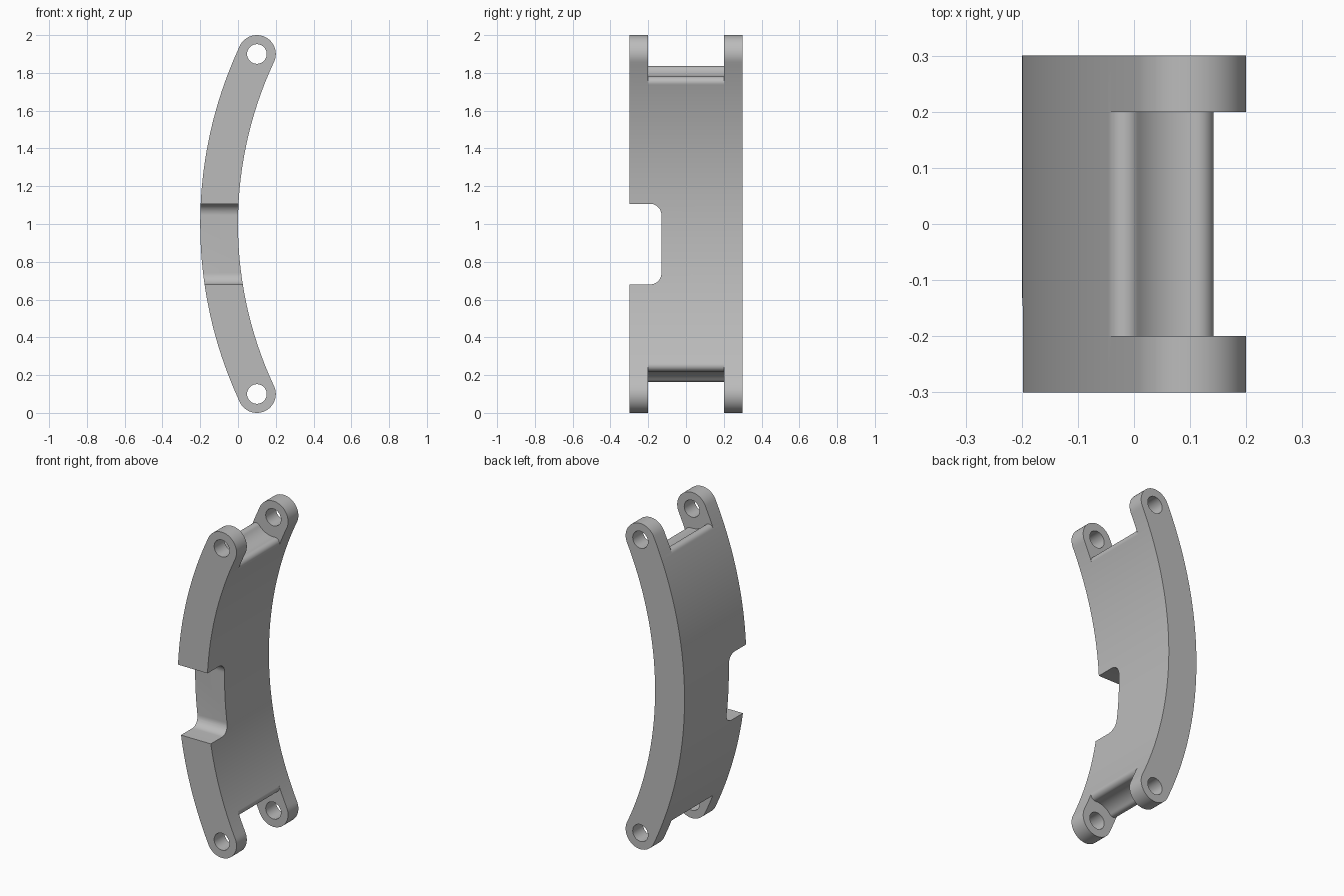
import bpy, bmesh, math
from mathutils import Vector

# Remove the default object
if "Cube" in bpy.data.objects:
    bpy.data.objects.remove(bpy.data.objects["Cube"], do_unlink=True)

grey = bpy.data.materials.new("plain grey")
grey.use_nodes = True
colour = (0.5, 0.5, 0.5, 1)
grey.diffuse_color = colour
grey.node_tree.nodes["Principled BSDF"].inputs["Base Color"].default_value = colour

CENTRE = Vector((2.025, 1))        # centre of the long bend, in x and z
R, HALF = 2.125, 0.1               # centreline radius and half thickness
PIN_TOP, PIN_LOW = Vector((0.1, 1.9)), Vector((0.1, 0.1))
SWEEP = math.asin(0.9 / R)
SCALLOP, FILLET = 0.12, 0.03


def polar(c, r, a):
    return Vector((c[0] + r * math.cos(a), c[1] + r * math.sin(a)))


def arc(c, r, a, b, n):
    return [polar(c, r, a + (b - a) * i / n) for i in range(n + 1)]


def heading(a, b):
    return math.atan2(b[1] - a[1], b[0] - a[0])


def prism(name, profile, start, end, place):
    """Extrude a flat profile; place(u, v, depth) gives the 3D point."""
    clean = [p for i, p in enumerate(profile)
             if (Vector(p) - Vector(profile[i - 1])).length > 1e-5]
    bm = bmesh.new()
    rings = [[bm.verts.new(place(p[0], p[1], d)) for p in clean] for d in (start, end)]
    for ring in rings:
        bm.faces.new(ring)
    for i in range(len(clean)):
        bm.faces.new((rings[0][i - 1], rings[0][i], rings[1][i], rings[1][i - 1]))
    bmesh.ops.recalc_face_normals(bm, faces=bm.faces)
    mesh = bpy.data.meshes.new(name)
    bm.to_mesh(mesh)
    bm.free()
    obj = bpy.data.objects.new(name, mesh)
    bpy.context.collection.objects.link(obj)
    mesh.materials.append(grey)
    return obj


def along_y(x, z, d):
    return (x, d, z)


def along_y_flipped(x, z, d):
    return (x, d, 2 - z)


def along_x(y, z, d):
    return (d, y, z)


# Curved link with round ends
up, down = math.pi - SWEEP, math.pi + SWEEP
outline = (arc(CENTRE, R + HALF, up, down, 96)
           + arc(PIN_LOW, HALF, down, down + math.pi, 32)
           + arc(CENTRE, R - HALF, down, up, 96)
           + arc(PIN_TOP, HALF, up - math.pi, up, 32))
link = prism("curved_link", outline, -0.3, 0.3, along_y)


# Gap between the lugs: a scallop around the pin, rounded at both lips
def fillet_centre(radius):
    cos_a = (R * R + (SCALLOP + FILLET) ** 2 - radius ** 2) / (2 * R * (SCALLOP + FILLET))
    return polar(PIN_TOP, SCALLOP + FILLET, heading(PIN_TOP, CENTRE) - math.acos(cos_a))


outer = fillet_centre(R + HALF - FILLET)
inner = fillet_centre(R - HALF + FILLET)
away, toward = heading(CENTRE, outer), heading(inner, CENTRE)
gap = ([polar(outer, 0.23, away)]
       + arc(outer, FILLET, away, heading(outer, PIN_TOP), 14)
       + arc(PIN_TOP, SCALLOP, heading(PIN_TOP, outer) + math.tau,
             heading(PIN_TOP, inner) + math.tau, 16)
       + arc(inner, FILLET, heading(inner, PIN_TOP), toward, 14)
       + [polar(inner, 0.23, toward), Vector((0.4, 2.1)), Vector((-0.2, 2.1))])

# Notch in the front edge, with rounded inner corners
Y, LOW, HIGH, ROUND = -0.13, 0.68, 1.107, 0.06
notch = ([Vector((-0.4, LOW))]
         + arc((Y - ROUND, LOW + ROUND), ROUND, -math.pi / 2, 0, 12)
         + arc((Y - ROUND, HIGH - ROUND), ROUND, 0, math.pi / 2, 12)
         + [Vector((-0.4, HIGH))])

cutters = [prism("top_gap_cutter", gap, -0.2, 0.2, along_y),
           prism("bottom_gap_cutter", gap, -0.2, 0.2, along_y_flipped),
           prism("notch_cutter", notch, -0.5, 0.5, along_x)]
hole = arc(PIN_TOP, 0.052, 0, math.tau, 40)[:-1]
for name, place in (("top_hole_cutter", along_y), ("bottom_hole_cutter", along_y_flipped)):
    cutters.append(prism(name, hole, -0.5, 0.5, place))

# Cut everything, then smooth the curved faces
bpy.ops.object.select_all(action="DESELECT")
link.select_set(True)
bpy.context.view_layer.objects.active = link
for cutter in cutters:
    cutter.hide_render = True
    mod = link.modifiers.new(cutter.name, "BOOLEAN")
    mod.operation, mod.solver, mod.object = "DIFFERENCE", "EXACT", cutter
    bpy.ops.object.modifier_apply(modifier=mod.name)
    bpy.data.objects.remove(cutter, do_unlink=True)
bpy.ops.object.shade_smooth_by_angle(angle=math.radians(30))
